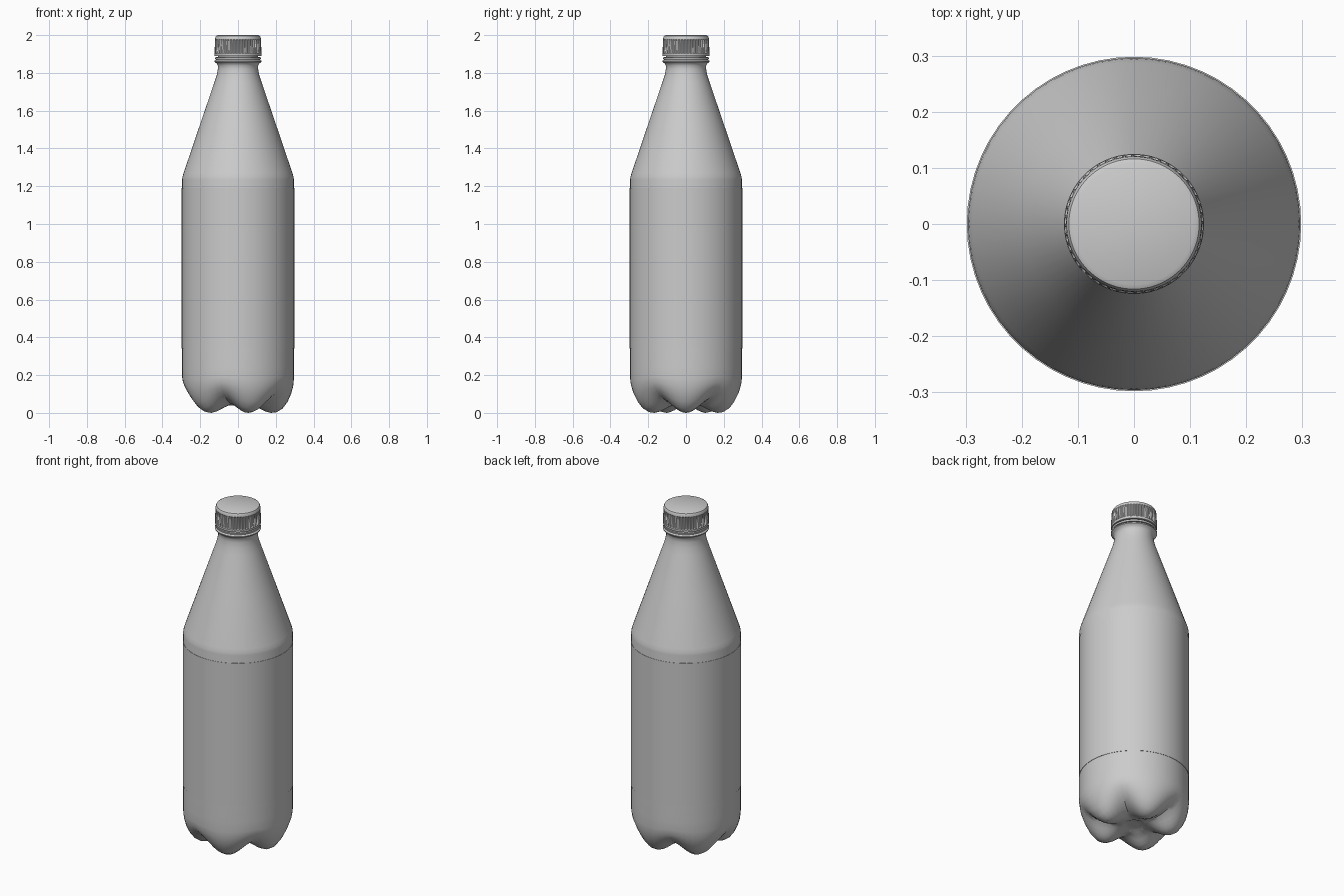
import bpy, bmesh, math

if "Cube" in bpy.data.objects:
    bpy.data.objects.remove(bpy.data.objects["Cube"])

SIDES = 60


def skin(name, rings, close_ends=True, angle=35):
    """Join equal-length rings of points into a smooth-shaded surface."""
    bm = bmesh.new()
    loops = [[bm.verts.new(p) for p in ring] for ring in rings]
    n = len(loops[0])
    for a, b in zip(loops, loops[1:]):
        for i in range(n):
            j = (i + 1) % n
            bm.faces.new((a[i], a[j], b[j], b[i]))
    if close_ends:
        bm.faces.new(list(reversed(loops[0])))
        bm.faces.new(loops[-1])
    bmesh.ops.recalc_face_normals(bm, faces=bm.faces)
    mesh = bpy.data.meshes.new(name)
    bm.to_mesh(mesh)
    bm.free()
    ob = bpy.data.objects.new(name, mesh)
    bpy.context.collection.objects.link(ob)
    bpy.ops.object.select_all(action='DESELECT')
    ob.select_set(True)
    bpy.context.view_layer.objects.active = ob
    bpy.ops.object.shade_smooth_by_angle(angle=math.radians(angle))
    return ob


def circle(r, z, n=SIDES):
    return [(r * math.cos(math.tau * i / n), r * math.sin(math.tau * i / n), z)
            for i in range(n)]


# Five-footed base: blend between a foot profile and a valley profile
foot = [(.02, .048), (.05, .048), (.065, .040), (.09, .036), (.12, .020),
        (.15, .006), (.175, .0), (.205, .004), (.235, .022), (.262, .058),
        (.281, .10), (.292, .14), (.296, .18)]
valley = [(.02, .048), (.05, .048), (.065, .040), (.09, .044), (.115, .047),
          (.145, .053), (.175, .062), (.205, .076), (.232, .092), (.258, .112),
          (.278, .135), (.291, .16), (.296, .19)]
rings = []
for (rf, zf), (rv, zv) in zip(foot, valley):
    ring = []
    for i in range(SIDES):
        a = math.tau * i / SIDES
        w = (0.5 + 0.5 * math.cos(5 * a)) ** 0.7
        r, z = rv + (rf - rv) * w, zv + (zf - zv) * w
        ring.append((r * math.cos(a), r * math.sin(a), z))
    rings.append(ring)

# Body wall, conical shoulder, neck, support ring and mouth
upper = [(.296, .24), (.296, 1.235), (.294, 1.25), (.288, 1.27), (.20, 1.53),
         (.125, 1.75), (.112, 1.79), (.107, 1.82), (.107, 1.838), (.113, 1.85),
         (.124, 1.858), (.125, 1.864), (.115, 1.870), (.106, 1.874), (.106, 1.97)]
rings += [circle(r, z) for r, z in upper]
skin("bottle_body", rings)

# Thin wrap-around label
skin("label", [circle(r, z) for r, z in
               [(.295, .34), (.298, .34), (.298, 1.19), (.295, 1.19)]], False)

# Tamper band under the cap
skin("tamper_band", [circle(r, z) for r, z in
                     [(.105, 1.872), (.120, 1.872), (.122, 1.882), (.105, 1.884)]], False)

# Screw cap with vertical grip ridges
RIDGES = 48
cap = [(.106, 1.889, 0), (.123, 1.889, 0), (.124, 1.902, 0), (.124, 1.906, 1),
       (.122, 1.972, 1), (.121, 1.978, 0), (.120, 1.988, 0), (.116, 1.996, 0),
       (.108, 2.0, 0)]
cap_rings = []
for r, z, ridged in cap:
    pts = []
    for i in range(RIDGES * 4):
        a = math.tau * i / (RIDGES * 4)
        rr = r - (0.005 if ridged and i % 4 in (2, 3) else 0)
        pts.append((rr * math.cos(a), rr * math.sin(a), z))
    cap_rings.append(pts)
skin("screw_cap", cap_rings)
